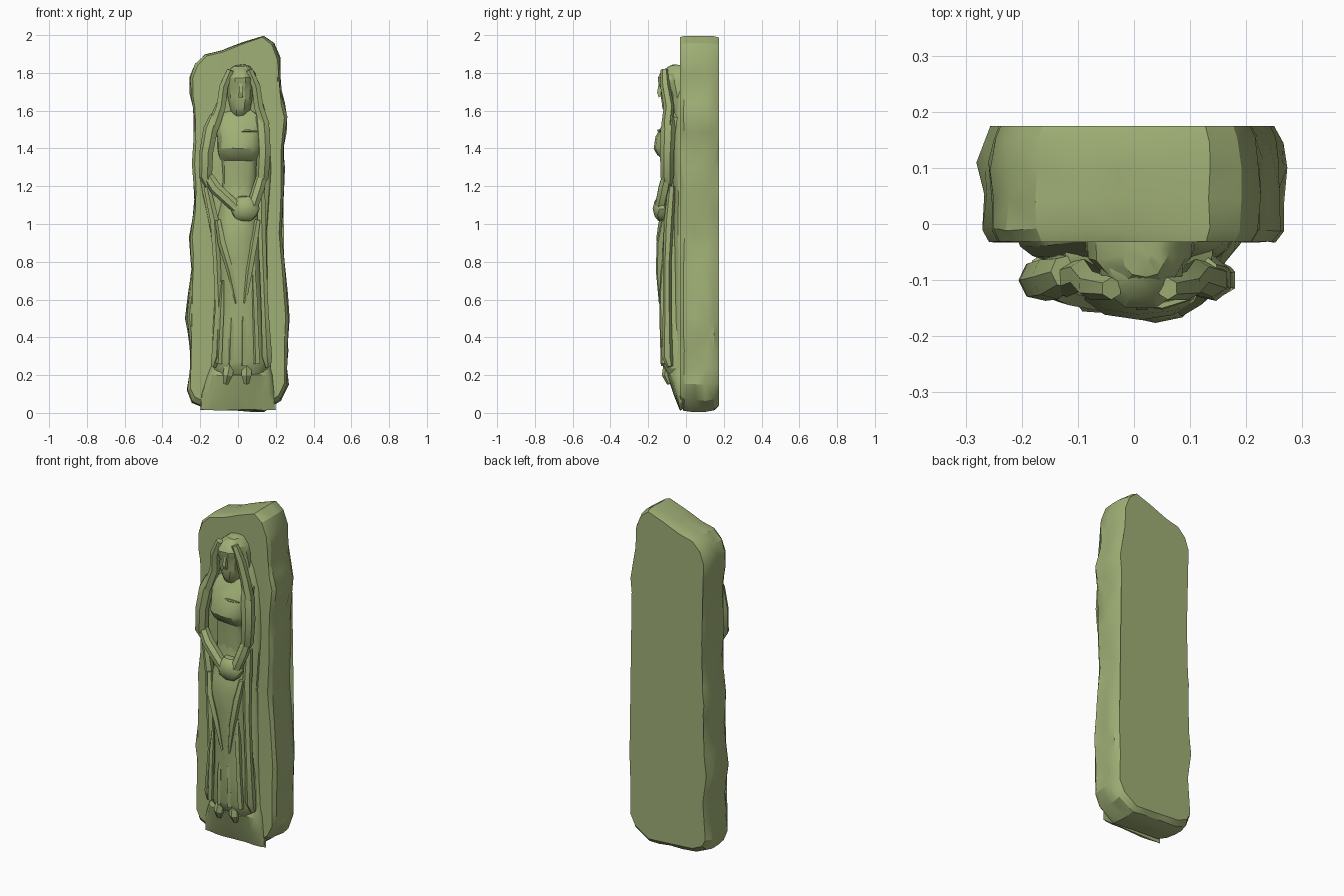
import bpy, bmesh, math, random
from mathutils import Vector

random.seed(7)
stone = bpy.data.materials.new("moss green stone")
stone.diffuse_color = (0.35, 0.43, 0.18, 1)


def finish(name, bm):
    bmesh.ops.triangulate(bm, faces=bm.faces[:])
    bmesh.ops.recalc_face_normals(bm, faces=bm.faces[:])
    me = bpy.data.meshes.new(name)
    bm.to_mesh(me)
    bm.free()
    me.materials.append(stone)
    me.shade_smooth()
    me.set_sharp_from_angle(angle=math.radians(28))
    ob = bpy.data.objects.new(name, me)
    bpy.context.collection.objects.link(ob)
    return ob


def skin(name, rings):
    """Closed skin through equal-length rings of points, capped at both ends."""
    bm = bmesh.new()
    rows = [[bm.verts.new(p) for p in ring] for ring in rings]
    n = len(rows[0])
    for a, b in zip(rows, rows[1:]):
        for i in range(n):
            j = (i + 1) % n
            bm.faces.new((a[i], a[j], b[j], b[i]))
    bm.faces.new(rows[0])
    bm.faces.new(rows[-1])
    return finish(name, bm)


def relief(name, sections, n=9, power=0.8, jit=0.004):
    """Half-round relief: sections are (z, centre x, half width, front y)."""
    rings = []
    for z, cx, hw, fy in sections:
        ring = []
        for i in range(n + 1):
            t = math.pi * i / n
            s, c = math.sin(t), math.cos(t)
            k = jit if 0 < i < n else 0
            ring.append((cx + hw * math.copysign(abs(c) ** power, c) + random.uniform(-k, k),
                         -0.02 + (fy + 0.02) * max(s, 0) ** power + random.uniform(0, k),
                         z + random.uniform(-k, k)))
        rings.append(ring)
    return skin(name, rings)


def strand(name, pts, sides=6, depth=1.0):
    """Tapered limb, lock or fold: points are (x, y, z, radius)."""
    rings = []
    for i, (x, y, z, r) in enumerate(pts):
        a = Vector(pts[max(i - 1, 0)][:3])
        b = Vector(pts[min(i + 1, len(pts) - 1)][:3])
        side = (b - a).cross(Vector((0, 1, 0))).normalized()
        up = side.cross(b - a).normalized()
        rings.append([Vector((x, y, z)) + side * r * math.cos(t) + up * r * depth * math.sin(t)
                      for t in (2 * math.pi * (k + 0.5) / sides for k in range(sides))])
    return skin(name, rings)


# Rough slab: outline (x, z) swept from front to back with chipped sides
outline = [(-.275, .12), (-.25, .05), (-.18, .02), (0, .008), (.14, 0), (.235, .06), (.27, .15),
           (.268, .33), (.275, .5), (.255, .76), (.238, .95), (.25, 1.19), (.25, 1.4), (.268, 1.57),
           (.232, 1.71), (.228, 1.88), (.195, 1.96), (.14, 2), (.03, 1.965), (-.09, 1.92),
           (-.18, 1.9), (-.235, 1.85), (-.262, 1.78), (-.26, 1.69), (-.238, 1.55), (-.25, 1.32),
           (-.237, 1.13), (-.265, .93), (-.25, .76), (-.282, .5), (-.257, .34)]
dense = []
for (ax, az), (bx, bz) in zip(outline, outline[1:] + outline[:1]):
    steps = 2 if math.hypot(bx - ax, bz - az) > .12 else 1
    dense += [(ax + (bx - ax) * k / steps, az + (bz - az) * k / steps) for k in range(steps)]
rings = []
for y, inset, jit in ((-.032, .022, .002), (-.01, .006, .006), (.045, .002, .016),
                      (.105, .0, .016), (.15, .008, .01), (.175, .025, 0)):
    ring = []
    for x, z in dense:
        low = 1.6 if z < .1 else .5
        d = random.uniform(0, jit)
        ring.append((x * (1 - (inset + d) / .27),
                     y + random.uniform(-jit, jit) * .6,
                     1 + (z - 1) * (1 - (inset * low + d * .4))))
    rings.append(ring)
skin("stone_slab", rings)

# Low mantle spreading behind the figure, running out to the foot of the slab
relief("mantle", [(.015, 0, .2, -.034), (.1, 0, .195, -.068), (.2, .01, .175, -.1),
                  (.25, .015, .16, -.075), (.45, .015, .15, -.07), (.7, .02, .14, -.07),
                  (.95, .005, .15, -.08), (1.15, -.01, .18, -.075), (1.28, -.015, .195, -.08),
                  (1.42, -.005, .18, -.08), (1.55, .005, .16, -.07), (1.66, .01, .12, -.06),
                  (1.74, .01, .09, -.045)], n=10)

# Long gown
relief("skirt", [(.2, .015, .13, -.098), (.235, .015, .15, -.118), (.27, .015, .148, -.132),
                 (.45, .02, .128, -.137), (.65, .015, .115, -.142), (.82, .005, .12, -.152),
                 (.93, 0, .128, -.158), (1.0, 0, .12, -.148), (1.1, .005, .105, -.122),
                 (1.2, .005, .1, -.112)], n=11)

# Torso with a sharp edge under the bust
relief("torso", [(1.12, .005, .1, -.112), (1.25, .008, .098, -.115), (1.335, .01, .105, -.12),
                 (1.365, .01, .118, -.155), (1.4, .01, .122, -.172), (1.46, .01, .125, -.162),
                 (1.52, .008, .138, -.13), (1.565, .008, .135, -.105), (1.6, .01, .07, -.09)],
       n=8, power=.7)
strand("bodice_seam", [(0, -.14, 1.49, .004), (.05, -.145, 1.495, .008), (.1, -.132, 1.49, .004)], 5)

# Head: hood of hair, face and nose
relief("hair", [(1.52, .01, .125, -.07), (1.6, .01, .108, -.075), (1.68, .01, .1, -.085),
                (1.75, .01, .095, -.11), (1.8, .012, .08, -.12), (1.835, .02, .045, -.095),
                (1.843, .02, .02, -.07)], n=8)
relief("face", [(1.565, .01, .04, -.09), (1.585, .01, .045, -.112), (1.61, .012, .055, -.127),
                (1.67, .012, .07, -.136), (1.715, .012, .074, -.136), (1.745, .012, .078, -.15),
                (1.775, .012, .077, -.152), (1.81, .012, .06, -.132), (1.83, .018, .03, -.1)],
       n=7, power=.7, jit=.003)
strand("nose", [(.014, -.135, 1.75, .012), (.014, -.143, 1.695, .014), (.014, -.134, 1.675, .016)], 4)

# Mirrored parts; s = -1 is the left side of the front view
for s, tag in ((-1, "left"), (1, "right")):
    out = .04 if s < 0 else 0
    # Locks falling from the temples over the shoulders
    strand(tag + "_hair_lock", [(.01 + s * .05, -.115, 1.815, .02), (.01 + s * .085, -.11, 1.73, .026),
                                (.01 + s * .1, -.09, 1.62, .028), (.01 + s * .13, -.1, 1.53, .03),
                                (s * (.138 + out * .5), -.1, 1.42, .02),
                                (s * (.135 + out), -.08, 1.3, .008)], 6)
    # Upper arm and forearm meeting at the hands
    strand(tag + "_upper_arm", [(s * .12, -.085, 1.57, .03), (s * (.132 + out * .3), -.095, 1.5, .04),
                                (s * (.138 + out * .7), -.1, 1.38, .038),
                                (s * (.13 + out), -.1, 1.25, .036), (s * (.115 + out), -.095, 1.2, .02)], 7)
    strand(tag + "_forearm", [(s * (.13 + out), -.095, 1.27, .028), (.01 + s * (.1 + out * .7), -.112, 1.19, .034),
                              (.03 + s * .05, -.132, 1.1, .032), (.035 + s * .02, -.14, 1.06, .026)], 7)
    # Mantle edge hanging beside the gown
    strand(tag + "_mantle_edge", [(s * (.125 + out), -.075, 1.2, .02), (s * .125, -.09, 1.02, .026),
                                  (.01 + s * .122, -.1, .8, .022), (.02 + s * .122, -.1, .55, .022),
                                  (.02 + s * .134, -.1, .3, .03), (.015 + s * .145, -.085, .245, .016)], 6)
    # Drape gathering from the hip toward the knee
    strand(tag + "_hip_drape", [(s * .105, -.115, 1.02, .016), (s * .085, -.135, .9, .022),
                                (.01 + s * .05, -.14, .75, .02), (.015 + s * .022, -.136, .58, .008)], 5)
    # Foot peeping from the hem
    strand(tag + "_foot", [(s * .045, -.09, .25, .03), (s * .05 - .005, -.098, .2, .03),
                           (s * .055 - .01, -.085, .155, .016)], 6)

# Long folds in the gown: (top x, top z, bottom x, bottom z, radius)
for i, (tx, tz, bx, bz, r) in enumerate([(-.08, .7, -.1, .26, .016), (-.03, .55, -.04, .25, .014),
                                         (.03, .6, .03, .25, .016), (.08, .82, .1, .26, .018)]):
    strand("gown_fold_%d" % (i + 1),
           [(tx, -.118, tz, r * .4), ((tx * 2 + bx) / 3, -.124, (tz * 2 + bz) / 3, r),
            ((tx + bx * 2) / 3, -.122, (tz + bz * 2) / 3, r), (bx, -.115, bz, r * 1.1)], 5)

# Clasped hands
bm = bmesh.new()
bmesh.ops.create_icosphere(bm, subdivisions=2, radius=1)
for v in bm.verts:
    v.co = v.co * random.uniform(.9, 1.05)
    v.co = Vector((.038 + v.co.x * .08, -.125 + v.co.y * .05, 1.08 + v.co.z * .075))
finish("clasped_hands", bm)
